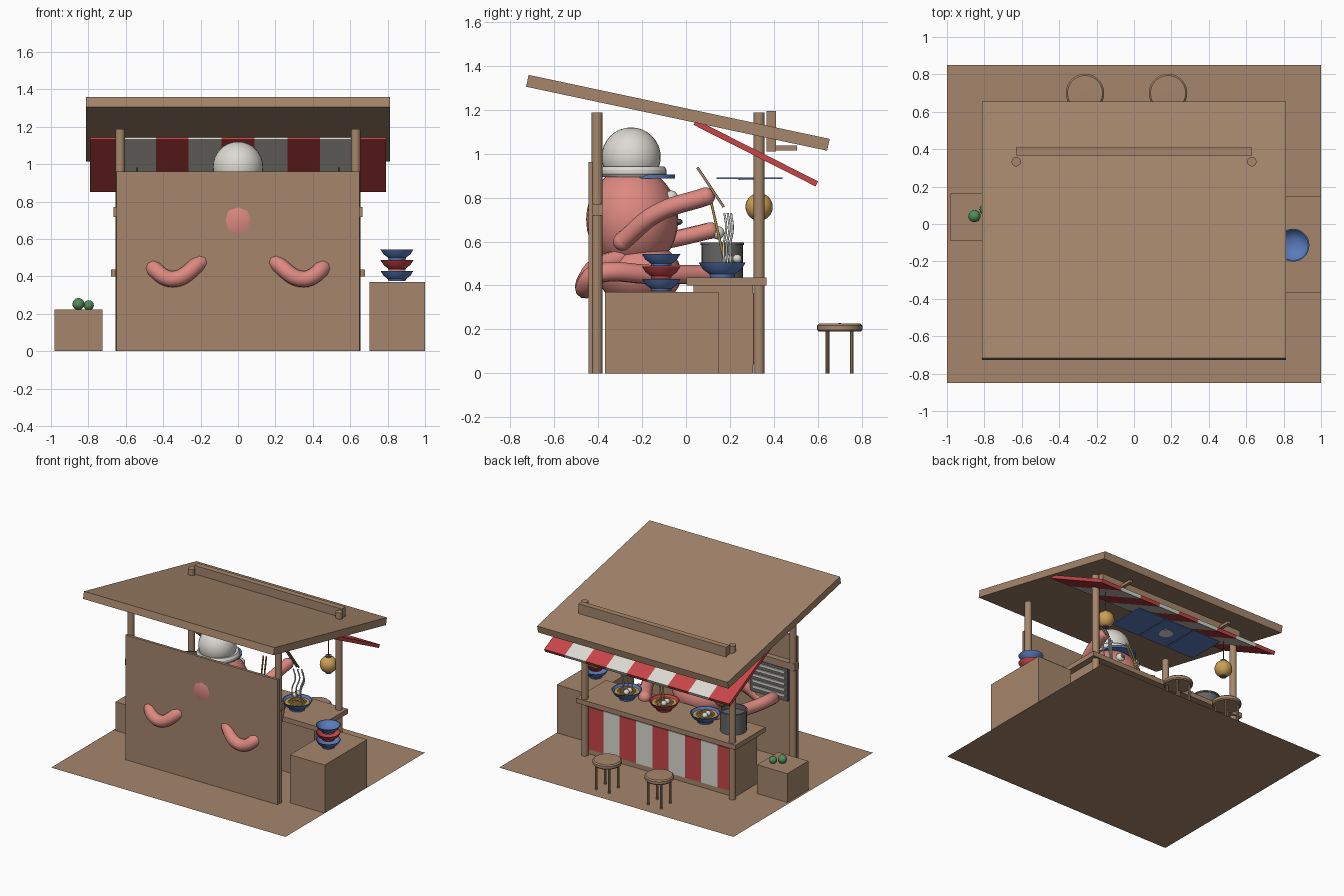
import bpy, math
from mathutils import Vector

old = bpy.data.objects.get("Cube")
if old:
    bpy.data.objects.remove(old, do_unlink=True)


def material(name, r, g, b):
    m = bpy.data.materials.new(name)
    m.use_nodes = True
    m.diffuse_color = (r, g, b, 1)
    m.node_tree.nodes["Principled BSDF"].inputs["Base Color"].default_value = (r, g, b, 1)
    return m


WOOD = material("wood", .38, .24, .15)
PINK = material("pink skin", .72, .25, .22)
WHITE = material("off white", .72, .70, .64)
RED = material("red", .58, .06, .065)
BLUE = material("blue", .10, .20, .50)
GREEN = material("green", .08, .27, .10)
AMBER = material("amber", .60, .35, .09)
STEEL = material("dark steel", .13, .13, .13)


def finish(name, mat, smooth=False):
    ob = bpy.context.object
    ob.name = name
    ob.data.materials.clear()
    ob.data.materials.append(mat)
    if smooth:
        bpy.ops.object.shade_smooth_by_angle()
    return ob


def box(name, mat, x, y, z, tilt=0):
    """Box from (min, max) ranges, optionally tilted about x."""
    bpy.ops.mesh.primitive_cube_add(size=1, location=[sum(r) / 2 for r in (x, y, z)])
    ob = finish(name, mat)
    ob.scale = [r[1] - r[0] for r in (x, y, z)]
    ob.rotation_euler.x = tilt
    return ob


def cylinder(name, mat, r, x, y, z, sides=24):
    bpy.ops.mesh.primitive_cylinder_add(vertices=sides, radius=r, depth=z[1] - z[0],
                                        location=(x, y, sum(z) / 2))
    return finish(name, mat, True)


def ball(name, mat, loc, r):
    bpy.ops.mesh.primitive_uv_sphere_add(segments=28, ring_count=16, radius=1, location=loc)
    ob = finish(name, mat, True)
    ob.scale = r if isinstance(r, tuple) else (r, r, r)
    return ob


def tube(name, mat, points, r, round_ends=False):
    cu = bpy.data.curves.new(name, "CURVE")
    cu.dimensions = "3D"
    cu.bevel_depth, cu.bevel_resolution, cu.resolution_u = r, 3, 8
    cu.use_fill_caps = True
    sp = cu.splines.new("BEZIER")
    sp.bezier_points.add(len(points) - 1)
    for bp, p in zip(sp.bezier_points, points):
        bp.co = p
        bp.handle_left_type = bp.handle_right_type = "AUTO"
    ob = bpy.data.objects.new(name, cu)
    bpy.context.collection.objects.link(ob)
    cu.materials.append(mat)
    if round_ends:
        for p in (points[0], points[-1]):
            ball(name + "_end", mat, p, r)


def lathe(name, mat, profile, loc, sides=28):
    """Spin an (r, z) profile round the z axis."""
    verts, faces = [], []
    for r, z in profile:
        for i in range(sides):
            a = math.tau * i / sides
            verts.append((r * math.cos(a), r * math.sin(a), z))
    for k in range(len(profile) - 1):
        for i in range(sides):
            j = (i + 1) % sides
            faces.append((k * sides + i, k * sides + j, (k + 1) * sides + j, (k + 1) * sides + i))
    me = bpy.data.meshes.new(name)
    me.from_pydata(verts, [], faces)
    ob = bpy.data.objects.new(name, me)
    ob.location = loc
    bpy.context.collection.objects.link(ob)
    bpy.ops.object.select_all(action="DESELECT")
    ob.select_set(True)
    bpy.context.view_layer.objects.active = ob
    return finish(name, mat, True)


def bowl(name, mat, loc, s=1.0):
    outline = [(.001, 0), (.045, 0), (.048, .012), (.072, .03), (.088, .056),
               (.082, .056), (.066, .034), (.04, .018), (.001, .016)]
    lathe(name, mat, [(r * s, z * s) for r, z in outline], loc)


# Ground, back wall, posts and rail
bpy.ops.mesh.primitive_plane_add(size=1)
finish("ground", WOOD).scale = (2, 1.7, 1)
box("back_wall", WOOD, (-.65, .65), (-.445, -.425), (0, .962))
box("back_rail", WOOD, (-.665, .665), (-.425, -.38), (.718, .77))
for x in (-.63, .63):
    for y in (-.405, .333):
        cylinder("post", WOOD, .025, x, y, (0, 1.187))

# Roof, sign board and its brackets
box("roof", WOOD, (-.813, .813), (-.738, .664), (1.159, 1.214), math.radians(-12))
box("sign_board", WOOD, (-.63, .63), (.366, .41), (1.01, 1.195))
for x in (-.45, .45):
    box("sign_bracket", WOOD, (x - .012, x + .012), (.40, .505), (1.015, 1.037))

# Striped awning and striped counter front
STRIPES = 9
slope = math.atan2(-.28, .555)
w = 1.58 / STRIPES
v = 1.25 / STRIPES
for i in range(STRIPES):
    mat = WHITE if i % 2 else RED
    x = -.79 + i * w
    box("awning_stripe", mat, (x, x + w), (.007, .629), (.99, 1.016), slope)
    x = -.625 + i * v
    box("counter_stripe", mat, (x, x + v), (.303, .312), (.04, .365))

# Counter
box("counter_top", WOOD, (-.68, .68), (.003, .367), (.40, .437))
box("counter_body", WOOD, (-.63, .63), (.035, .305), (0, .40))

# Hanging cloth panels with a round mark
for i in range(3):
    x = -.42 + i * .25
    box("cloth_panel", BLUE, (x, x + .24), (.14, .44), (.885, .892))
cylinder("cloth_mark", WHITE, .05, -.05, .29, (.881, .885))

# Slatted rack on the inside of the wall
box("wall_rack", STEEL, (-.58, -.26), (-.425, -.41), (.45, .70))
for i in range(5):
    z = .48 + i * .045
    box("rack_slat", WHITE, (-.56, -.28), (-.41, -.402), (z, z + .02))

# Lanterns
for x in (-.54, .54):
    ball("lantern", AMBER, (x, .333, .758), (.062, .062, .063))
    cylinder("lantern_cap", STEEL, .022, x, .333, (.813, .826))
    cylinder("lantern_base", STEEL, .022, x, .333, (.692, .702))
    cylinder("lantern_cord", STEEL, .004, x, .333, (.82, 1.09), 8)

# Side crates with bowls and vegetables
box("bowl_crate", WOOD, (.703, 1), (-.37, .147), (0, .371))
box("vegetable_crate", WOOD, (-.982, -.725), (-.09, .167), (0, .222))
for i, mat in enumerate((BLUE, RED, BLUE)):
    bowl("stacked_bowl", mat, (.85, -.113, .374 + i * .057))
ball("vegetable", GREEN, (-.853, .042, .252), .032)
ball("vegetable", GREEN, (-.798, .078, .245), .027)

# Stools
for x in (-.262, .182):
    lathe("stool_seat", WOOD, [(.001, .19), (.096, .19), (.103, .198), (.103, .218),
                               (.094, .226), (.001, .228)], (x, .7, 0))
    for dx in (-.055, .055):
        for dy in (-.055, .055):
            cylinder("stool_leg", WOOD, .009, x + dx, .7 + dy, (0, .195), 10)

# Served bowls: broth, noodles, eggs and chopsticks
for x, mat in ((.39, BLUE), (.07, RED), (-.28, BLUE)):
    bowl("served_bowl", mat, (x, .165, .437), 1.22)
    cylinder("broth", AMBER, .088, x, .165, (.478, .49))
    for k in range(3):
        bpy.ops.mesh.primitive_torus_add(major_radius=.022 + k * .018, minor_radius=.007,
                                         major_segments=24, minor_segments=6,
                                         location=(x, .165, .497 - k * .002))
        finish("noodle_ring", AMBER, True)
    for dy in (.03, .068):
        ball("egg", WHITE, (x - .045, .165 + dy, .522), (.021, .021, .02))
for dx in (0, .025):
    tube("resting_chopstick", AMBER, [(.06 + dx, .18, .49), (.14 + dx, .11, .80)], .006)

# Cooking pot
lathe("pot", STEEL, [(.001, .437), (.094, .437), (.094, .585), (.099, .585), (.099, .596),
                     (.088, .596), (.088, .56), (.001, .56)], (-.52, .165, 0))

# Cook: body, face and hat
ball("cook_body", PINK, (0, -.245, .70), (.23, .21, .24))
ball("cook_hips", PINK, (0, -.21, .45), (.23, .19, .15))
ball("hat_crown", WHITE, (0, -.25, .985), .135)
lathe("hat_band", WHITE, [(.001, .895), (.142, .895), (.152, .908), (.152, .926),
                          (.142, .942), (.001, .942)], (0, -.24, 0))
cylinder("hat_brim", BLUE, .135, 0, -.185, (.888, .905))
ball("cook_mouth", STEEL, (0, -.035, .69), (.05, .02, .014))
for s in (-1, 1):
    ball("cook_eye", WHITE, (s * .07, -.068, .80), .032)
    ball("cook_pupil", STEEL, (s * .072, -.04, .80), .013)
    tube("cook_leg", PINK, [(s * .12, -.28, .53), (s * .20, -.415, .475), (s * .35, -.46, .385),
                            (s * .46, -.41, .45), (s * .42, -.16, .45), (s * .28, .10, .45)],
         .045, True)

# Arms, with chopsticks lifting noodles in one hand and an egg in the other
tube("left_arm", PINK, [(.23, -.29, .60), (.32, -.13, .73), (.36, .09, .805)], .042, True)
tube("right_arm", PINK, [(-.18, -.22, .58), (-.30, -.06, .61), (-.30, .11, .65)], .038, True)
ball("held_egg", WHITE, (-.30, .145, .64), .03)
for dx in (0, .02):
    tube("held_chopstick", WOOD, [(.36 + dx, .052, .937), (.38 + dx, .172, .757)], .006)
for i in range(4):
    x, y = .35 + i * .025, .175 + (i % 3) * .015
    tube("lifted_noodle", WHITE, [(x, y, .73), (x + .012, y + .008, .66),
                                  (x - .008, y - .004, .58), (x, y, .49)], .005)
